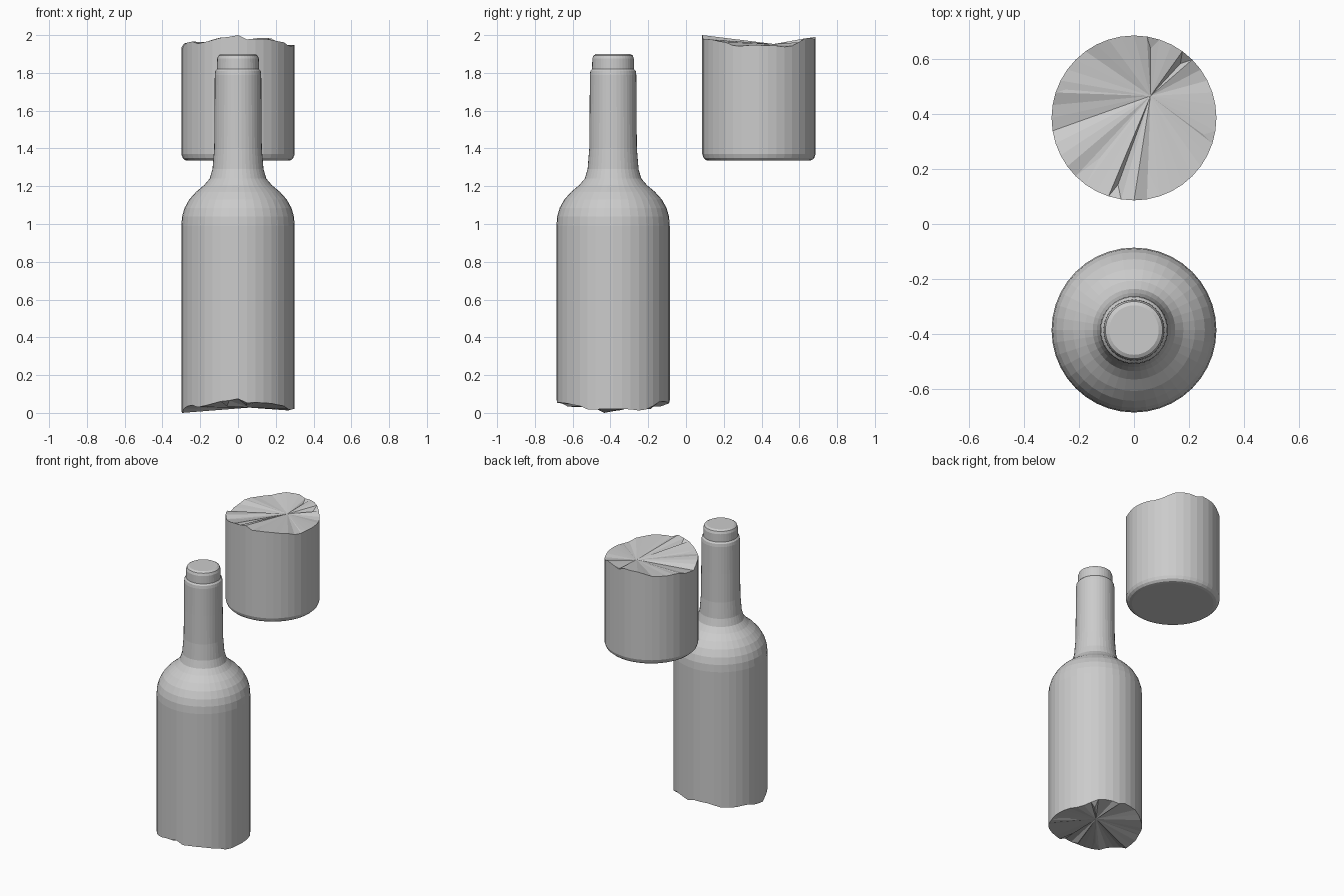
import bpy, bmesh, math, random

if "Cube" in bpy.data.objects:
    bpy.data.objects.remove(bpy.data.objects["Cube"])

SIDES = 40
random.seed(4)
# ragged break line: high at front and back, low at the sides
RIM = []
for i in range(SIDES):
    a = 2 * math.pi * i / SIDES
    s = math.sin(a)
    RIM.append(max(0.003, 0.018 + 0.045 * abs(s) ** 2.5
                   + 0.008 * math.sin(7 * a + 1) + random.uniform(-0.006, 0.006)))
RIM[30] = 0.075
RIM[10] = 0.066
RIM[21] = 0.0
# chipped notches in the break surface: rim index -> (radius, height)
NOTCHES = {31: (0.17, 0.04), 25: (0.19, 0.03), 38: (0.26, 0.022),
           5: (0.26, 0.02), 8: (0.26, 0.035), 17: (0.27, 0.03), 28: (0.25, 0.035)}


def ring(bm, r, heights):
    return [bm.verts.new((r * math.cos(2 * math.pi * i / SIDES),
                          r * math.sin(2 * math.pi * i / SIDES), heights[i]))
            for i in range(SIDES)]


def broken_piece(name, y, rim_z, profile):
    """Lathe from the ragged rim along the profile, closed at both ends."""
    bm = bmesh.new()
    rim = ring(bm, 0.30, [rim_z + h for h in RIM])
    rings = [rim] + [ring(bm, r, [z] * SIDES) for r, z in profile]
    for a, b in zip(rings, rings[1:]):
        for i in range(SIDES):
            j = (i + 1) % SIDES
            bm.faces.new((a[i], a[j], b[j], b[i]))
    bm.faces.new(rings[-1])
    # faceted fracture surface
    centre = bm.verts.new((0.06, 0.08, rim_z + 0.028))
    for i in range(SIDES):
        j = (i + 1) % SIDES
        if i in NOTCHES:
            r, h = NOTCHES[i]
            t = 2 * math.pi * (i + 0.5) / SIDES
            p = bm.verts.new((r * math.cos(t), r * math.sin(t), rim_z + h))
            for tri in ((rim[i], rim[j], p), (rim[i], p, centre), (p, rim[j], centre)):
                bm.faces.new(tri)
        else:
            bm.faces.new((rim[i], rim[j], centre))
    bmesh.ops.recalc_face_normals(bm, faces=bm.faces)
    mesh = bpy.data.meshes.new(name)
    bm.to_mesh(mesh)
    bm.free()
    obj = bpy.data.objects.new(name, mesh)
    obj.location.y = y
    bpy.context.collection.objects.link(obj)
    return obj


# upper bottle: body, shoulder, neck and stepped mouth
broken_piece("bottle_upper", -0.386, 0.0, [
    (0.30, 0.99), (0.296, 1.04), (0.283, 1.085), (0.258, 1.13), (0.222, 1.17),
    (0.18, 1.205), (0.15, 1.24), (0.135, 1.29), (0.126, 1.40), (0.124, 1.60),
    (0.123, 1.79), (0.12, 1.81), (0.111, 1.82), (0.11, 1.875), (0.104, 1.892),
    (0.09, 1.90)])

# broken-off base
broken_piece("bottle_base", 0.386, 1.925, [
    (0.30, 1.37), (0.293, 1.35), (0.28, 1.338), (0.262, 1.335)])
